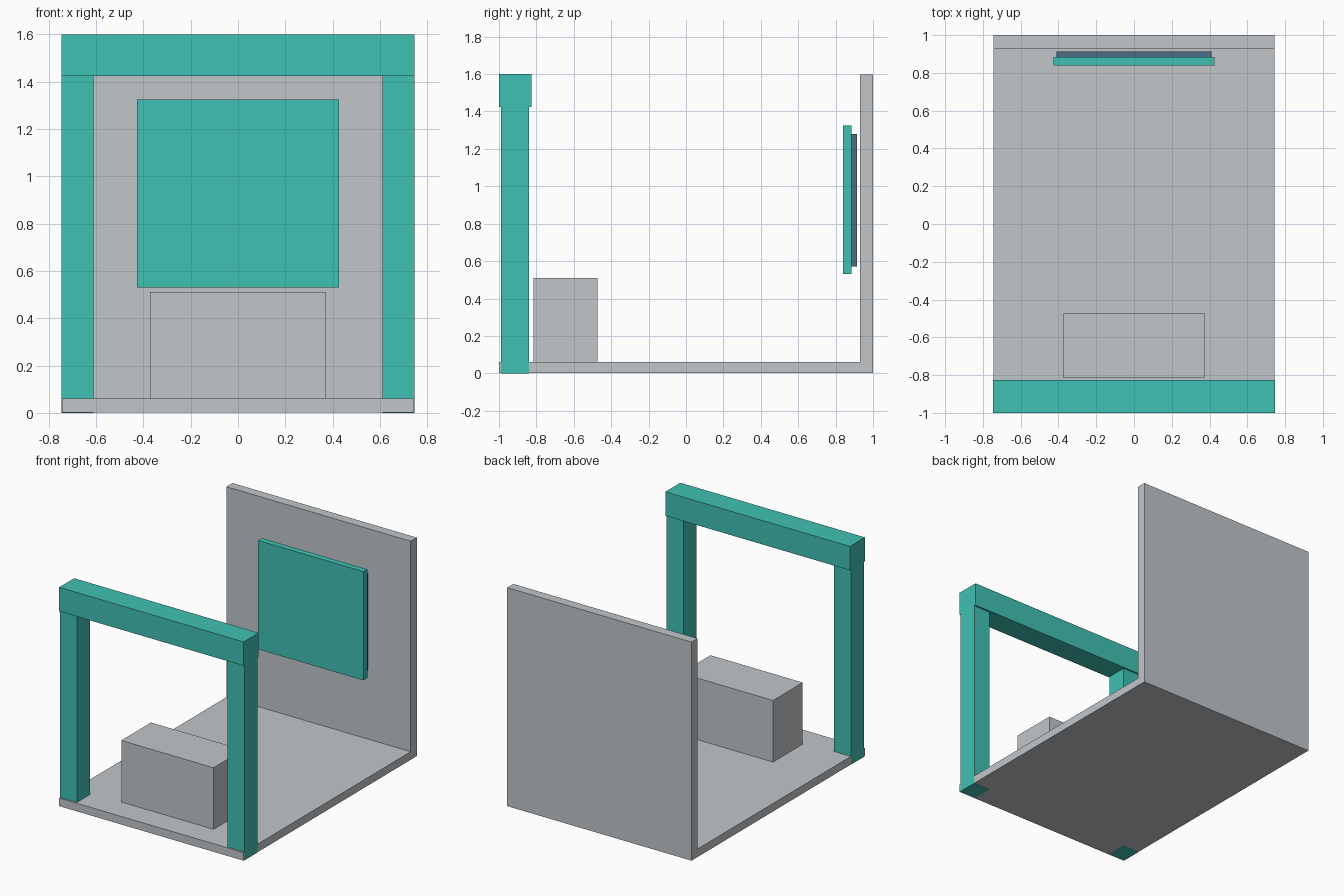
import bpy
import bmesh

cube = bpy.data.objects.get("Cube")
if cube:
    bpy.data.objects.remove(cube, do_unlink=True)


def material(name, rgb):
    mat = bpy.data.materials.new(name)
    mat.use_nodes = True
    mat.diffuse_color = (*rgb, 1)
    mat.node_tree.nodes["Principled BSDF"].inputs["Base Color"].default_value = (*rgb, 1)
    return mat


GREY = material("light_grey", (0.54, 0.565, 0.584))
TEAL = material("teal", (0.051, 0.533, 0.451))
SLATE = material("slate_blue", (0.07, 0.155, 0.23))


def prism(name, profile, x0, x1, mat):
    """Extrude a (y, z) profile along x."""
    bm = bmesh.new()
    face = bm.faces.new([bm.verts.new((x0, y, z)) for y, z in profile])
    grown = bmesh.ops.extrude_face_region(bm, geom=[face])["geom"]
    verts = [g for g in grown if isinstance(g, bmesh.types.BMVert)]
    bmesh.ops.translate(bm, verts=verts, vec=(x1 - x0, 0, 0))
    bmesh.ops.recalc_face_normals(bm, faces=bm.faces)
    mesh = bpy.data.meshes.new(name)
    bm.to_mesh(mesh)
    bm.free()
    mesh.materials.append(mat)
    obj = bpy.data.objects.new(name, mesh)
    bpy.context.collection.objects.link(obj)
    return obj


def box(name, x, y, z, mat):
    profile = [(y[0], z[0]), (y[1], z[0]), (y[1], z[1]), (y[0], z[1])]
    return prism(name, profile, x[0], x[1], mat)


HALF = 0.745
FLOOR = 0.06

# Floor and back wall as one L-shaped shell
shell = [(-1, 0.001), (1, 0.001), (1, 1.598), (0.93, 1.598), (0.93, FLOOR), (-1, FLOOR)]
prism("floor_and_back_wall", shell, -HALF, HALF, GREY)

# Front counter
box("counter", (-0.373, 0.373), (-0.815, -0.472), (FLOOR, 0.51), GREY)

# Entrance frame: two posts and a top beam
for side, s in (("left", 1), ("right", -1)):
    xs = sorted((s * 0.61, s * (HALF + 0.001)))
    box(side + "_post", xs, (-0.99, -0.84), (0, 1.425), TEAL)
box("top_beam", (-HALF - 0.001, HALF + 0.001), (-1, -0.827), (1.425, 1.6), TEAL)

# Wall display with its backing plate
box("display_panel", (-0.426, 0.426), (0.84, 0.885), (0.53, 1.325), TEAL)
box("display_backing", (-0.411, 0.411), (0.885, 0.914), (0.57, 1.28), SLATE)
